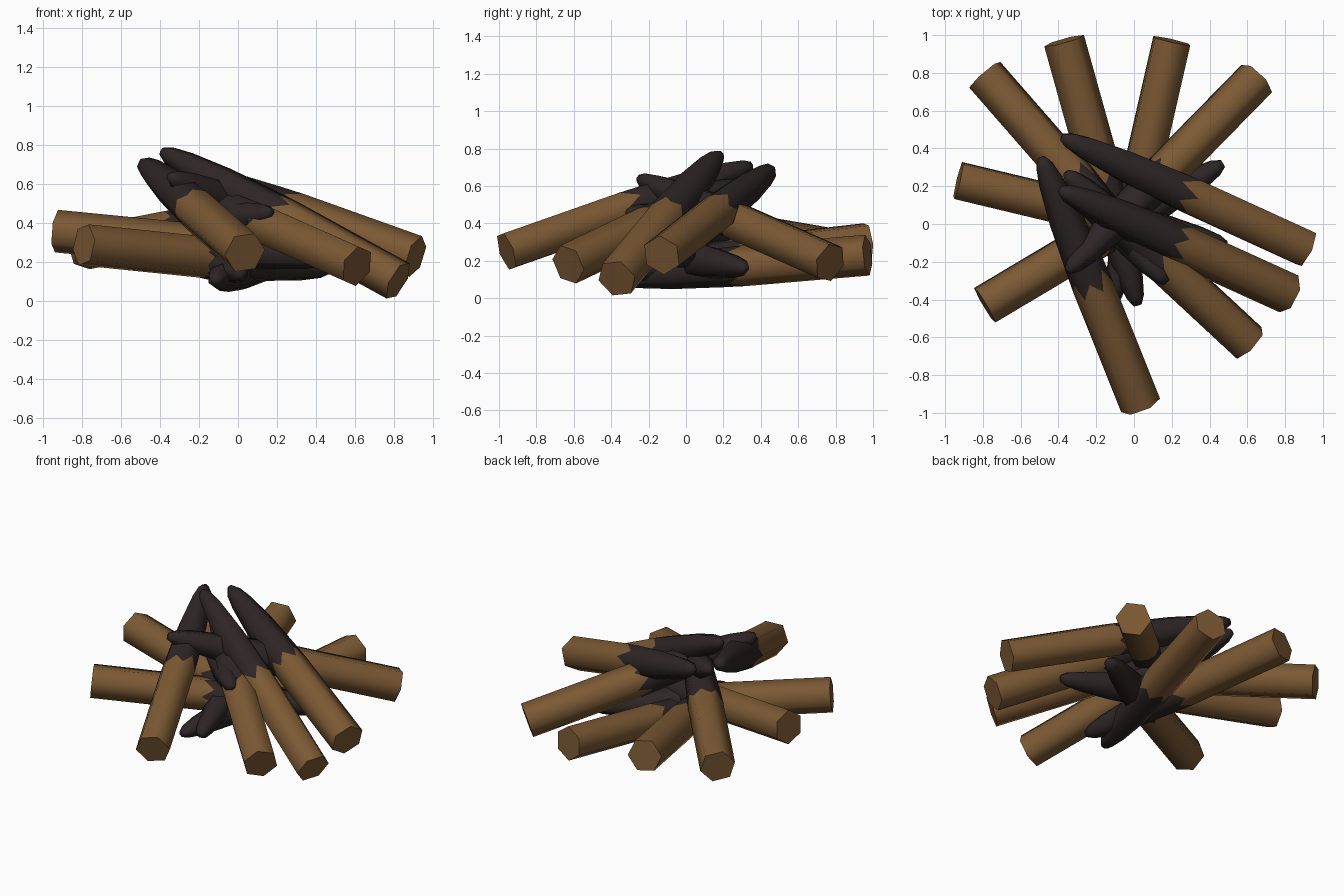
import bpy, bmesh, math, random
from mathutils import Vector

if "Cube" in bpy.data.objects:
    bpy.data.objects.remove(bpy.data.objects["Cube"])

random.seed(4)


def material(name, rgb):
    m = bpy.data.materials.new(name)
    m.diffuse_color = (*rgb, 1)
    m.use_nodes = True
    m.node_tree.nodes["Principled BSDF"].inputs["Base Color"].default_value = m.diffuse_color
    return m


bark = material("brown bark", (0.2, 0.1, 0.034))
char = material("charred wood", (0.028, 0.019, 0.019))

R = 0.11   # corner radius of the six-sided logs
N = 12     # corners plus face middles, so the char line can zigzag
# fraction of length, radius factor; ring 1 is the jagged char line
RINGS = [(0, 1), (0.5, 1), (0.56, 0.96), (0.75, 0.84), (0.9, 0.62), (0.97, 0.42), (1, 0.2)]

# outer end centre, charred tip
LOGS = [
    ((-0.79, 0.79, 0.27), (0.17, -0.31, 0.46)),
    ((-0.37, 0.97, 0.30), (0.02, -0.43, 0.14)),
    ((0.20, 0.97, 0.23), (-0.12, -0.43, 0.11)),
    ((0.65, 0.77, 0.19), (-0.35, -0.25, 0.64)),
    ((0.91, -0.13, 0.23), (-0.38, 0.46, 0.69)),
    ((0.82, -0.37, 0.105), (-0.39, 0.18, 0.77)),
    ((0.61, -0.63, 0.18), (-0.36, 0.27, 0.61)),
    ((0.035, -0.96, 0.25), (-0.49, 0.35, 0.71)),
    ((-0.79, -0.43, 0.29), (0.47, 0.32, 0.16)),
    ((-0.93, 0.23, 0.36), (0.49, -0.11, 0.22)),
]


def log(name, outer, tip):
    a, b = Vector(outer), Vector(tip)
    d = (b - a).normalized()
    u = d.cross(Vector((0, 0, 1))).normalized()
    v = u.cross(d)
    roll = random.uniform(0, math.pi / 3)
    bm = bmesh.new()
    rings = []
    for i, (t, f) in enumerate(RINGS):
        ring = []
        for k in range(N):
            ang = roll + 2 * math.pi * k / N
            r = R * f * (1 if k % 2 == 0 else math.cos(math.pi / 6))
            tt = t
            if i == 1:   # jagged edge between bark and char
                tt += (0.025 if k % 2 else -0.025) + random.uniform(-0.015, 0.015)
            ring.append(bm.verts.new(a.lerp(b, tt) + r * (u * math.cos(ang) + v * math.sin(ang))))
        rings.append(ring)
    for i in range(len(rings) - 1):
        for k in range(N):
            j = (k + 1) % N
            f = bm.faces.new((rings[i][k], rings[i][j], rings[i + 1][j], rings[i + 1][k]))
            f.material_index = 0 if i == 0 else 1
    bm.faces.new(rings[0][::-1])
    bm.faces.new(rings[-1]).material_index = 1
    bmesh.ops.recalc_face_normals(bm, faces=bm.faces)
    for f in bm.faces:
        f.smooth = True
    me = bpy.data.meshes.new(name)
    bm.to_mesh(me)
    bm.free()
    me.materials.append(bark)
    me.materials.append(char)
    me.set_sharp_from_angle(angle=math.radians(66))
    bpy.context.collection.objects.link(bpy.data.objects.new(name, me))


# ring of stacked logs
for n, (o, t) in enumerate(LOGS):
    log(f"log_{n + 1}", o, t)
